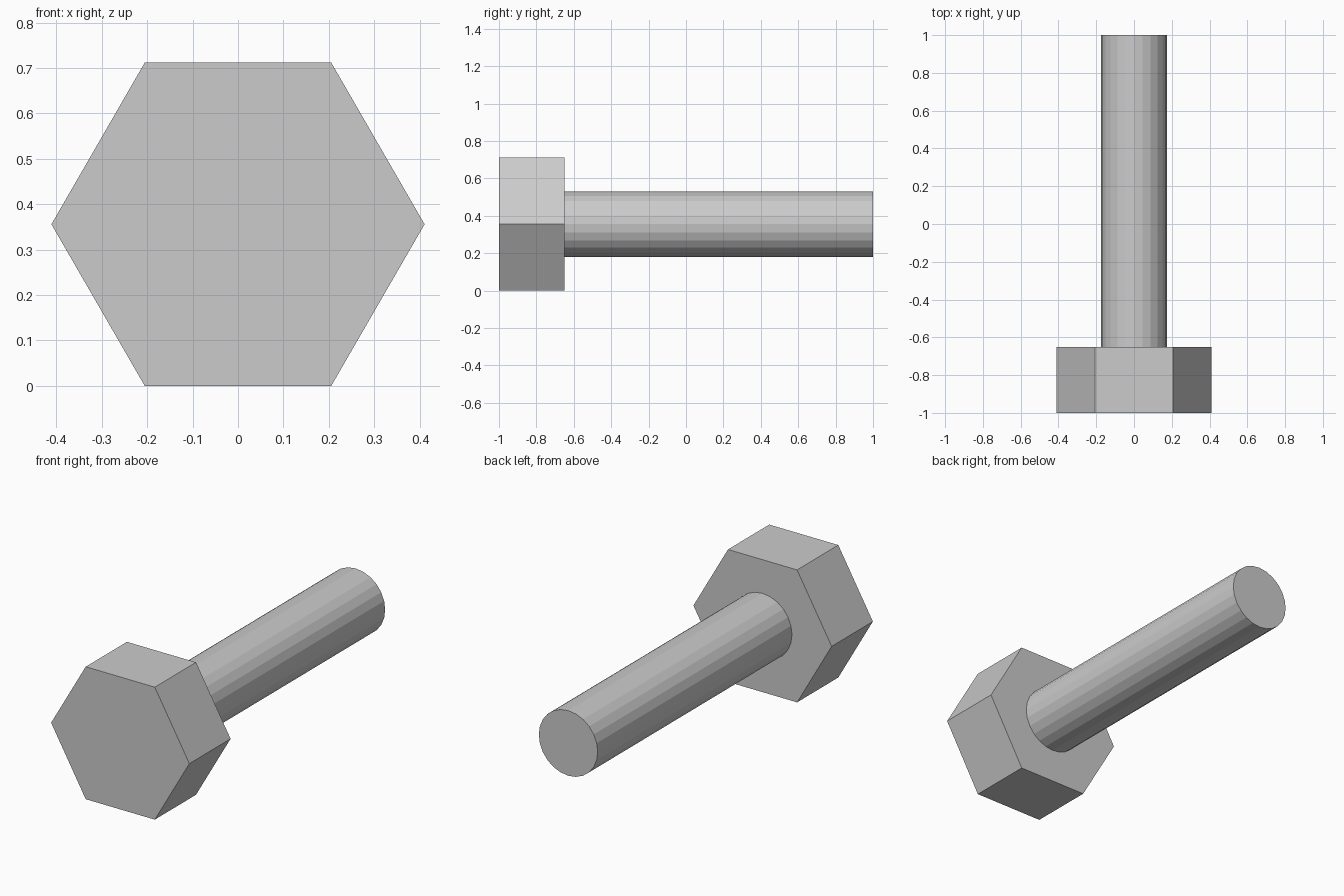
import bpy
from math import radians, sqrt

cube = bpy.data.objects.get("Cube")
if cube:
    bpy.data.objects.remove(cube, do_unlink=True)

# Plain grey metal
grey = bpy.data.materials.new("grey_metal")
grey.use_nodes = True
colour = (0.6, 0.6, 0.6, 1)
grey.diffuse_color = colour
grey.node_tree.nodes["Principled BSDF"].inputs["Base Color"].default_value = colour

HEAD_RADIUS = 0.411
AXIS_HEIGHT = HEAD_RADIUS * sqrt(3) / 2


def prism(name, sides, radius, y_front, y_back, turn):
    """Flat-faced prism lying along y."""
    bpy.ops.mesh.primitive_cylinder_add(
        vertices=sides, radius=radius, depth=y_back - y_front,
        location=(0, (y_front + y_back) / 2, AXIS_HEIGHT),
        rotation=(radians(90), radians(turn), 0))
    part = bpy.context.object
    part.name = name
    part.data.materials.append(grey)
    bpy.ops.object.transform_apply(location=False, rotation=True, scale=False)
    return part


# Hexagonal head with flats at top and bottom, then the plain round shank
prism("bolt_head", 6, HEAD_RADIUS, -1, -0.65, 90)
prism("bolt_shank", 24, 0.175, -0.65, 1, 0)
